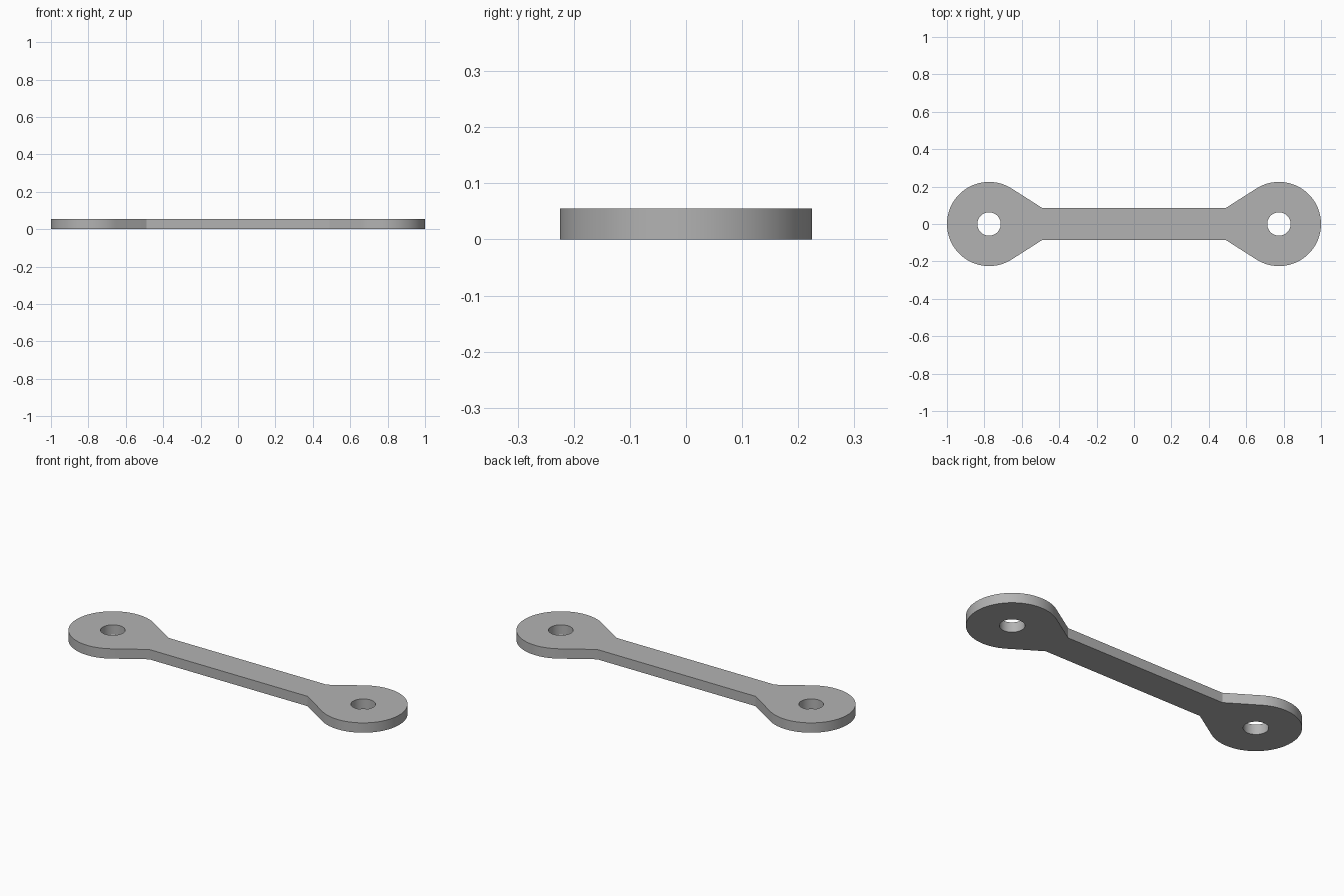
import bpy
import bmesh
from math import acos, atan2, cos, sin, hypot, pi, radians

cube = bpy.data.objects.get("Cube")
if cube:
    bpy.data.objects.remove(cube)

THICK = 0.055
EYE_X, EYE_R, HOLE_R = 0.775, 0.225, 0.0625
NECK_X, NECK_Y = 0.49, 0.085


def arc(cx, r, start, end, steps):
    return [(cx + r * cos(start + (end - start) * i / steps),
             r * sin(start + (end - start) * i / steps)) for i in range(steps + 1)]


# Right half of the outline: neck corner, tangent flare, round eye, neck corner
dx = NECK_X - EYE_X
tangent = atan2(NECK_Y, dx) - acos(EYE_R / hypot(dx, NECK_Y))
half = [(NECK_X, -NECK_Y)] + arc(EYE_X, EYE_R, -tangent, tangent, 64) + [(NECK_X, NECK_Y)]
outline = half + [(-x, -y) for x, y in half]
holes = [arc(s * EYE_X, HOLE_R, 0, 2 * pi, 48)[:-1] for s in (-1, 1)]

# Fill the outline around the holes and raise it to a plate
bm = bmesh.new()
edges = []
for loop in [outline] + holes:
    verts = [bm.verts.new((x, y, 0)) for x, y in loop]
    edges += [bm.edges.new((v, verts[i - 1])) for i, v in enumerate(verts)]
bmesh.ops.triangle_fill(bm, edges=edges, use_beauty=True, use_dissolve=False, normal=(0, 0, 1))
raised = bmesh.ops.extrude_face_region(bm, geom=bm.faces[:], use_keep_orig=True)
top = [g for g in raised["geom"] if isinstance(g, bmesh.types.BMVert)]
bmesh.ops.translate(bm, verts=top, vec=(0, 0, THICK))
bmesh.ops.recalc_face_normals(bm, faces=bm.faces[:])
mesh = bpy.data.meshes.new("link_plate")
bm.to_mesh(mesh)
bm.free()

# Plain grey material
grey = bpy.data.materials.new("plain grey")
grey.use_nodes = True
colour = (0.45, 0.45, 0.45, 1)
grey.diffuse_color = colour
grey.node_tree.nodes["Principled BSDF"].inputs["Base Color"].default_value = colour
mesh.materials.append(grey)

plate = bpy.data.objects.new("link_plate", mesh)
bpy.context.collection.objects.link(plate)
bpy.ops.object.select_all(action="DESELECT")
plate.select_set(True)
bpy.context.view_layer.objects.active = plate
bpy.ops.object.shade_smooth_by_angle(angle=radians(20))
